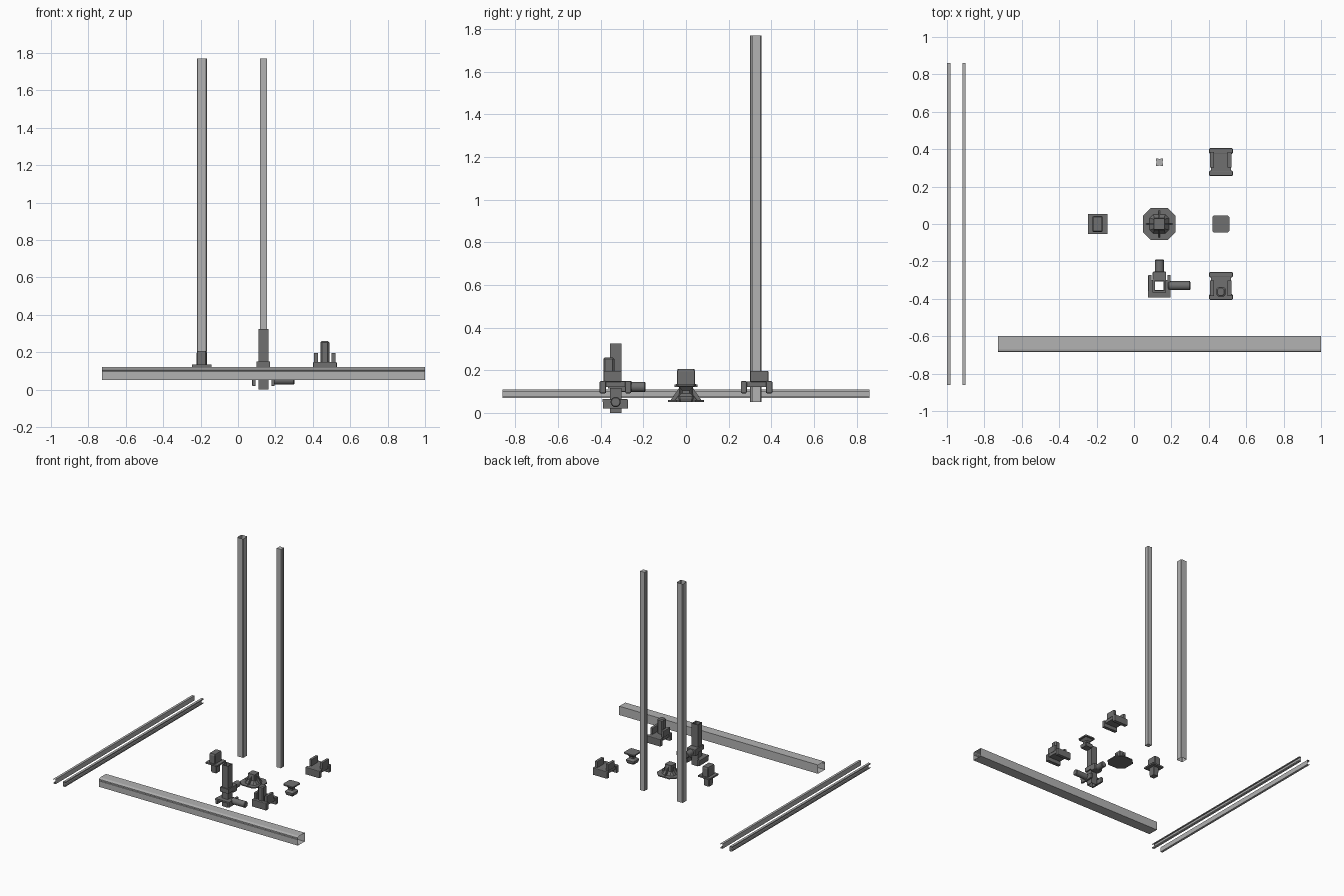
import bpy, bmesh, math
from mathutils import Vector

if "Cube" in bpy.data.objects:
    bpy.data.objects.remove(bpy.data.objects["Cube"])


def material(name, g):
    m = bpy.data.materials.new(name)
    m.diffuse_color = (g, g, g, 1)
    m.use_nodes = True
    m.node_tree.nodes["Principled BSDF"].inputs["Base Color"].default_value = m.diffuse_color
    return m


METAL = material("metal_grey", 0.45)
PLASTIC = material("dark_grey", 0.16)


def finish(name, bm, mat=PLASTIC):
    bmesh.ops.recalc_face_normals(bm, faces=bm.faces)
    me = bpy.data.meshes.new(name)
    bm.to_mesh(me)
    bm.free()
    me.materials.append(mat)
    ob = bpy.data.objects.new(name, me)
    bpy.context.collection.objects.link(ob)
    return ob


def box(bm, x0, x1, y0, y1, z0, z1, bevel=0):
    r = bmesh.ops.create_cube(bm, size=1)
    for v in r['verts']:
        v.co = Vector((x0 if v.co.x < 0 else x1, y0 if v.co.y < 0 else y1, z0 if v.co.z < 0 else z1))
    if bevel:
        edges = list({e for v in r['verts'] for e in v.link_edges})
        bmesh.ops.bevel(bm, geom=edges, offset=bevel, segments=2, profile=0.5, affect='EDGES')


def sheet(name, pts, axis, a, b, closed=False, cap=False):
    """Extrude a thin profile along an axis, open-ended unless capped."""
    place = {'X': lambda p, t: (t, p[0], p[1]),
             'Y': lambda p, t: (p[0], t, p[1]),
             'Z': lambda p, t: (p[0], p[1], t)}[axis]
    bm = bmesh.new()
    A = [bm.verts.new(place(p, a)) for p in pts]
    B = [bm.verts.new(place(p, b)) for p in pts]
    for i in range(len(pts) if closed else len(pts) - 1):
        j = (i + 1) % len(pts)
        bm.faces.new((A[i], A[j], B[j], B[i]))
    if cap:
        bm.faces.new(A)
        bm.faces.new(B)
    return finish(name, bm, METAL)


def loft(bm, rings):
    """Capped stack of chamfered rectangles: (cx, cy, hx, hy, chamfer, z)."""
    loops = []
    for cx, cy, hx, hy, c, z in rings:
        pts = [(hx, -hy + c), (hx, hy - c), (hx - c, hy), (-hx + c, hy),
               (-hx, hy - c), (-hx, -hy + c), (-hx + c, -hy), (hx - c, -hy)]
        loops.append([bm.verts.new((cx + p[0], cy + p[1], z)) for p in pts])
    for a, b in zip(loops, loops[1:]):
        for i in range(8):
            j = (i + 1) % 8
            bm.faces.new((a[i], a[j], b[j], b[i]))
    bm.faces.new(loops[0][::-1])
    bm.faces.new(loops[-1])


# paired thin rails, lipped channels open to the side
for n, cx, s in (("rail_outer", -0.991, -1), ("rail_inner", -0.909, 1)):
    w = 0.009
    prof = [(w, 0.100), (w, 0.109), (-w, 0.109), (-w, 0.071), (w, 0.071), (w, 0.080)]
    sheet(n, [(cx + s * p[0], p[1]) for p in prof], 'Y', -0.86, 0.86)

# large box channel running across the front, grooved near its top front edge
prof = [(-0.670, 0.121), (-0.680, 0.118), (-0.685, 0.112), (-0.685, 0.102),
        (-0.682, 0.100), (-0.685, 0.098), (-0.685, 0.052), (-0.600, 0.052), (-0.600, 0.121)]
sheet("front_channel", prof, 'X', -0.727, 1.0, True)

# wide hollow post
cx, cy, h, c = -0.193, 0.328, 0.027, 0.004
prof = [(cx + sx * u, cy + sy * v) for sx, sy, u, v in
        ((1, -1, h, h - c), (1, 1, h, h - c), (1, 1, h - c, h), (-1, 1, h - c, h),
         (-1, 1, h, h - c), (-1, -1, h, h - c), (-1, -1, h - c, h), (1, -1, h - c, h))]
sheet("wide_post", prof, 'Z', 0.052, 1.77, True)

# narrow post with a shallow groove down each side
h, g, d = 0.019, 0.006, 0.002
side = [(h, -h), (h, -g), (h - d, -g), (h - d, g), (h, g)]
prof = []
for k in range(4):
    ca, sa = round(math.cos(k * math.pi / 2)), round(math.sin(k * math.pi / 2))
    prof += [(0.136 + x * ca - y * sa, 0.33 + x * sa + y * ca) for x, y in side]
sheet("narrow_post", prof, 'Z', 0.052, 1.77, True, True)

# post plug: flange with a stub above and below
bm = bmesh.new()
box(bm, -0.245, -0.142, -0.053, 0.053, 0.122, 0.134)
loft(bm, [(-0.195, 0, 0.026, 0.043, 0.004, 0.134), (-0.195, 0, 0.026, 0.043, 0.004, 0.195),
          (-0.195, 0, 0.023, 0.038, 0.004, 0.207)])
loft(bm, [(-0.195, 0, 0.022, 0.024, 0.003, 0.052), (-0.195, 0, 0.025, 0.028, 0.003, 0.122)])
finish("post_plug", bm)

# floor foot: octagonal plate, socket and four gussets
bm = bmesh.new()
loft(bm, [(0.135, 0, 0.086, 0.085, 0.04, 0.052), (0.135, 0, 0.086, 0.085, 0.04, 0.060)])
loft(bm, [(0.135, 0, 0.052, 0.052, 0.02, 0.060), (0.135, 0, 0.032, 0.032, 0.005, 0.085),
          (0.135, 0, 0.029, 0.029, 0.003, 0.132)])
for k in range(4):
    ca, sa = math.cos(k * math.pi / 2), math.sin(k * math.pi / 2)
    tri = [(0.027, 0.06), (0.072, 0.06), (0.029, 0.122)]
    v = [[bm.verts.new((0.135 + r * ca - t * sa, r * sa + t * ca, z)) for r, z in tri]
         for t in (-0.004, 0.004)]
    bm.faces.new(v[0])
    bm.faces.new(v[1])
    for i in range(3):
        j = (i + 1) % 3
        bm.faces.new((v[0][i], v[0][j], v[1][j], v[1][i]))
finish("floor_foot", bm)

# small pedestal cap: thin plate on a pinched neck
bm = bmesh.new()
loft(bm, [(0.465, 0, s, s, s * 0.2, z) for s, z in
          ((0.030, 0.052), (0.036, 0.068), (0.036, 0.078), (0.020, 0.092), (0.020, 0.106),
           (0.036, 0.124), (0.046, 0.126), (0.046, 0.136))])
finish("pedestal_cap", bm)

# two mirrored slide clamps, the front one with an upright peg
for n, cy, s in (("rear_clamp", 0.33, 1), ("front_clamp", -0.33, -1)):
    bm = bmesh.new()
    y = lambda a, b: sorted((cy + s * a, cy + s * b))
    box(bm, 0.412, 0.519, *y(-0.07, 0.07), 0.122, 0.147)
    for a, b in ((-0.073, -0.045), (0.045, 0.075)):
        box(bm, 0.402, 0.528, *y(a, b), 0.092, 0.149, 0.005)
    for x0 in (0.406, 0.500):
        box(bm, x0, x0 + 0.022, *y(-0.028, 0.056), 0.145, 0.197, 0.004)
    if s < 0:
        loft(bm, [(0.4645, -0.362, 0.0235, 0.026, 0.009, 0.145), (0.4645, -0.362, 0.0235, 0.026, 0.009, 0.253),
                  (0.4645, -0.362, 0.017, 0.019, 0.008, 0.260)])
    finish(n, bm)

# corner connector: hollow upright sleeve, collars and two round arms
X, Y = 0.136, -0.33


def square_tube(bm, o, i, z0, z1):
    box(bm, X - o, X - i, Y - o, Y + o, z0, z1)
    box(bm, X + i, X + o, Y - o, Y + o, z0, z1)
    box(bm, X - i, X + i, Y - o, Y - i, z0, z1)
    box(bm, X - i, X + i, Y + i, Y + o, z0, z1)


bm = bmesh.new()
square_tube(bm, 0.027, 0.023, 0.0, 0.325)
finish("corner_sleeve", bm)
bm = bmesh.new()
square_tube(bm, 0.036, 0.027, 0.115, 0.150)
for sx in (-1, 1):
    a, b = sorted((X + sx * 0.042, X + sx * 0.060))
    box(bm, a, b, Y - 0.06, Y + 0.058, 0.020, 0.064, 0.004)
    a, b = sorted((X + sx * 0.026, X + sx * 0.045))
    box(bm, a, b, Y - 0.03, Y + 0.03, 0.055, 0.064)
box(bm, X - 0.06, X + 0.06, Y - 0.062, Y - 0.027, 0.052, 0.064)
box(bm, X - 0.036, X + 0.036, Y + 0.027, Y + 0.075, 0.098, 0.150, 0.004)
finish("corner_bracket", bm)
for n, pos, rot, r, ln in (("side_arm", (0.242, -0.33, 0.051), (0, math.pi / 2, 0), 0.024, 0.12),
                           ("rear_arm", (0.136, -0.24, 0.122), (math.pi / 2, 0, 0), 0.024, 0.10)):
    bpy.ops.mesh.primitive_cylinder_add(vertices=16, radius=r, depth=ln, location=pos, rotation=rot)
    ob = bpy.context.object
    ob.name = n
    ob.data.materials.append(PLASTIC)
    mod = ob.modifiers.new("edge", 'BEVEL')
    mod.width, mod.segments = 0.004, 1
    bpy.ops.object.shade_smooth_by_angle()
